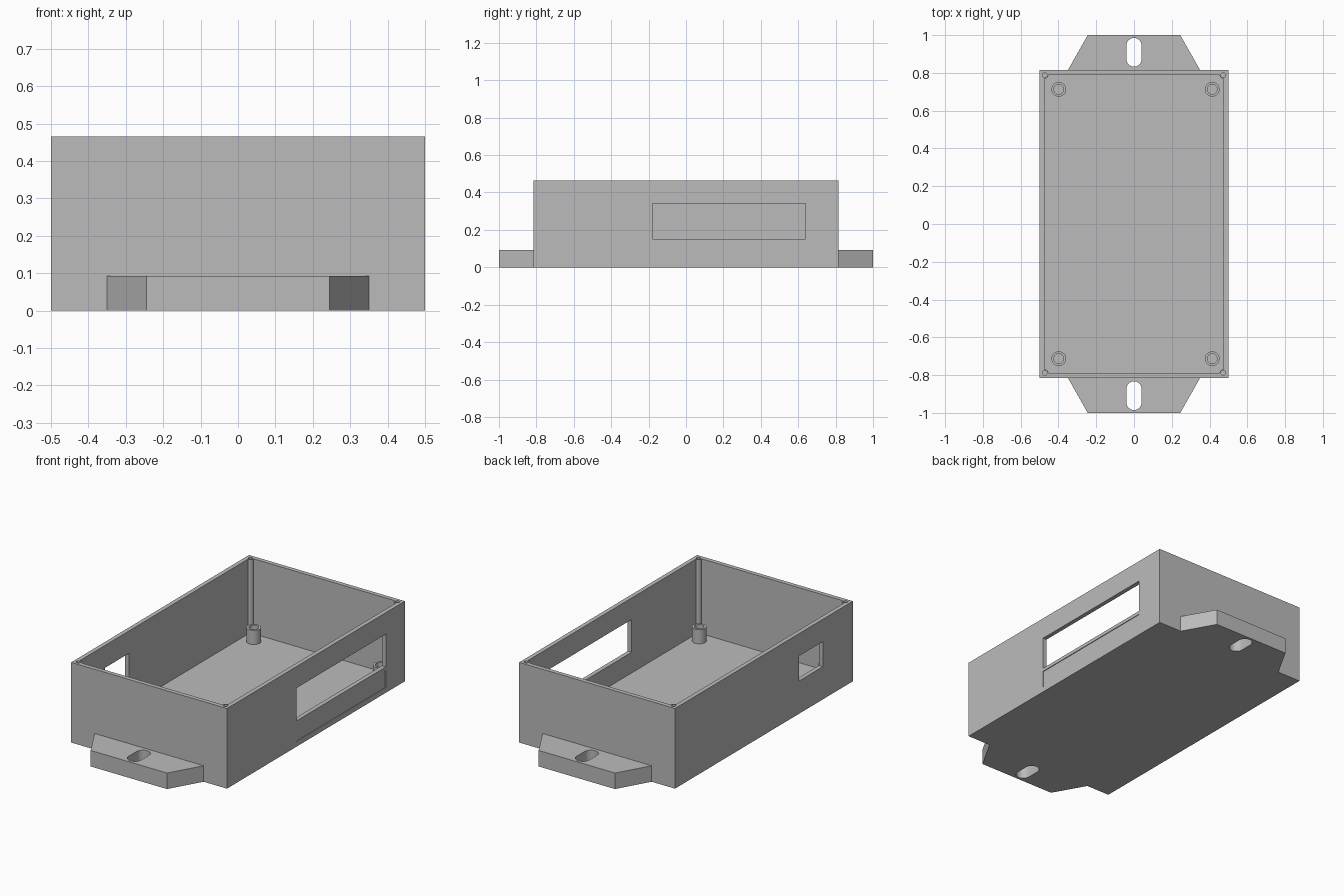
import bpy, bmesh, math

if "Cube" in bpy.data.objects:
    bpy.data.objects.remove(bpy.data.objects["Cube"], do_unlink=True)

grey = bpy.data.materials.new("plain_grey")
grey.use_nodes = True
grey.diffuse_color = (0.5, 0.5, 0.5, 1)
grey.node_tree.nodes["Principled BSDF"].inputs["Base Color"].default_value = (0.5, 0.5, 0.5, 1)

HX, HY, H = 0.5, 0.815, 0.465      # case half sizes and height
WALL, FLOOR = 0.025, 0.03


def prism(name, outline, z0, z1):
    """Extrude a flat outline from z0 up to z1."""
    bm = bmesh.new()
    face = bm.faces.new([bm.verts.new((x, y, z0)) for x, y in outline])
    top = bmesh.ops.extrude_face_region(bm, geom=[face])["geom"]
    bmesh.ops.translate(bm, vec=(0, 0, z1 - z0),
                        verts=[g for g in top if isinstance(g, bmesh.types.BMVert)])
    bmesh.ops.recalc_face_normals(bm, faces=bm.faces)
    mesh = bpy.data.meshes.new(name)
    bm.to_mesh(mesh)
    bm.free()
    mesh.materials.append(grey)
    obj = bpy.data.objects.new(name, mesh)
    bpy.context.scene.collection.objects.link(obj)
    return obj


def box(name, x0, x1, y0, y1, z0, z1):
    return prism(name, [(x0, y0), (x1, y0), (x1, y1), (x0, y1)], z0, z1)


def arc(cx, cy, r, start, end, n):
    steps = [math.radians(start + (end - start) * i / n) for i in range(n + 1)]
    return [(cx + r * math.cos(a), cy + r * math.sin(a)) for a in steps]


def cylinder(name, cx, cy, r, z0, z1):
    return prism(name, arc(cx, cy, r, 0, 360, 32)[:-1], z0, z1)


def combine(target, other, operation):
    """Apply a boolean and discard the helper."""
    other.hide_render = True
    mod = target.modifiers.new("cut", "BOOLEAN")
    mod.operation, mod.solver, mod.object = operation, "EXACT", other
    deps = bpy.context.evaluated_depsgraph_get()
    mesh = bpy.data.meshes.new_from_object(target.evaluated_get(deps))
    target.modifiers.clear()
    target.data = mesh
    bpy.data.objects.remove(other, do_unlink=True)


def smooth(obj):
    bpy.ops.object.select_all(action="DESELECT")
    obj.select_set(True)
    bpy.context.view_layer.objects.active = obj
    bpy.ops.object.shade_smooth_by_angle(angle=math.radians(30))


# Open case
case = box("case", -HX, HX, -HY, HY, 0, H)
combine(case, box("cavity", WALL - HX, HX - WALL, WALL - HY, HY - WALL, FLOOR, H + 0.1), "DIFFERENCE")

# Screw columns in the corners, each with a pilot hole
corners = [(sx, sy) for sx in (-1, 1) for sy in (-1, 1)]
for sx, sy in corners:
    cx, cy = sx * 0.472, sy * 0.788
    combine(case, cylinder("column", cx, cy, 0.0185, FLOOR - 0.01, H), "UNION")
    combine(case, cylinder("pilot", cx, cy, 0.012, H - 0.08, H + 0.1), "DIFFERENCE")

# Wide window and shallow panel on one side, small port on the other
combine(case, box("window", 0.44, 0.6, -0.18, 0.64, 0.15, 0.34), "DIFFERENCE")
combine(case, box("panel", HX - 0.004, 0.6, -0.18, 0.64, FLOOR, 0.13), "DIFFERENCE")
combine(case, box("port", -0.6, -0.44, -0.54, -0.32, 0.19, 0.335), "DIFFERENCE")
smooth(case)

# Mounting tabs with slotted holes
for name, s in (("front_tab", -1), ("back_tab", 1)):
    tab = prism(name, [(-0.35, s * HY), (0.35, s * HY), (0.245, s), (-0.245, s)], 0, 0.093)
    mid = s * 0.909
    slot = arc(0, mid + 0.036, 0.04, 0, 180, 16) + arc(0, mid - 0.036, 0.04, 180, 360, 16)
    combine(tab, prism("slot", slot, -0.1, 0.2), "DIFFERENCE")
    smooth(tab)

# Hollow board standoffs
for sx, sy in corners:
    x, y = 0.008 + sx * 0.406, sy * 0.713
    name = ("back" if sy > 0 else "front") + ("_left" if sx > 0 else "_right") + "_standoff"
    standoff = cylinder(name, x, y, 0.039, FLOOR, 0.112)
    combine(standoff, cylinder("bore", x, y, 0.026, FLOOR + 0.002, 0.2), "DIFFERENCE")
    smooth(standoff)
